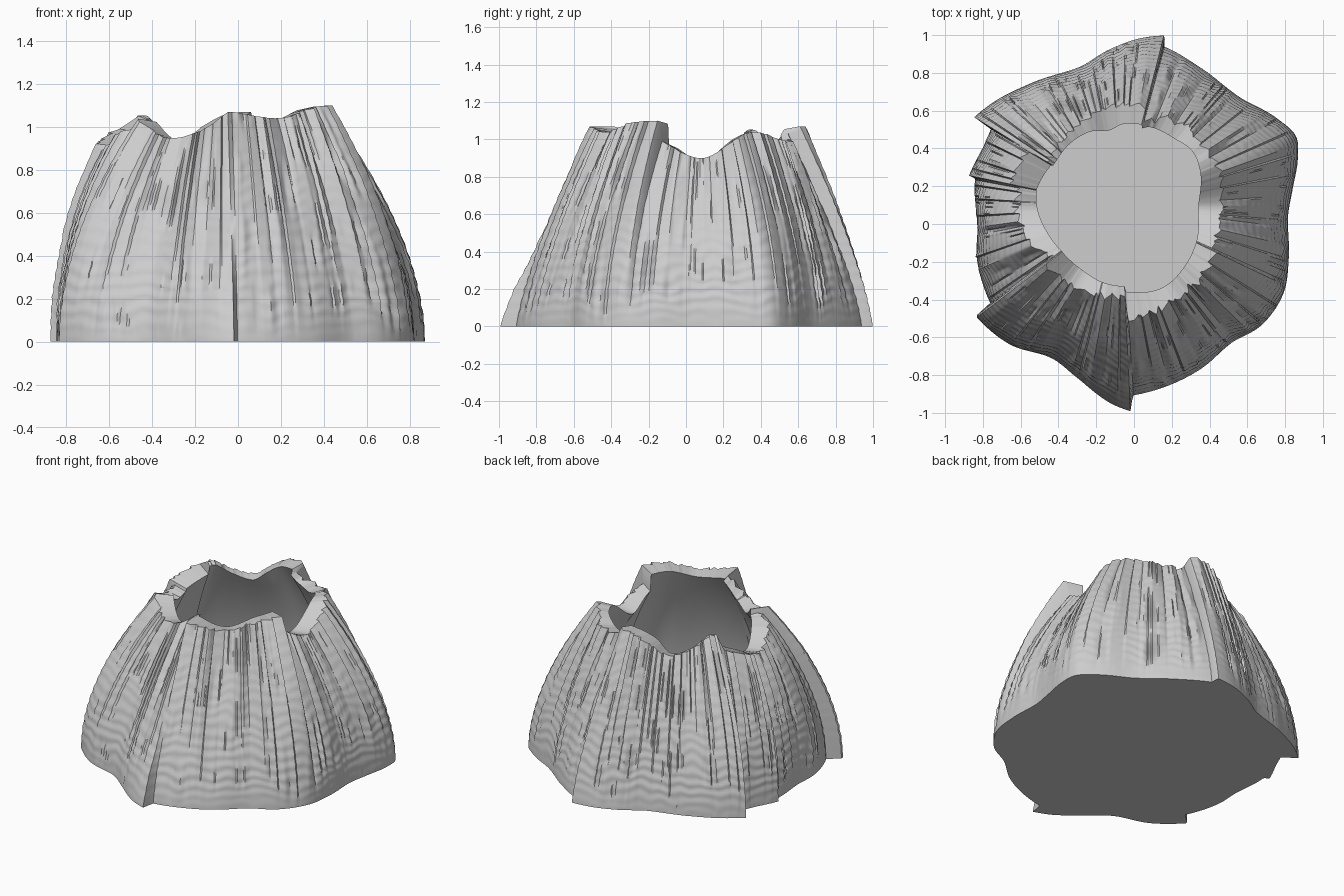
import bpy, bmesh, math, random
from mathutils import Vector, noise

cube = bpy.data.objects.get("Cube")
if cube:
    bpy.data.objects.remove(cube)
random.seed(4)

CENTRE = Vector((-0.07, 0.09, 0))
COLUMNS, ROWS, INNER_ROWS = 600, 80, 16
FLOOR = 0.04

# Footprint of the shell: angle in degrees, radius (a jump is a plate edge)
BASE = [(6, .915), (15, .97), (22, 1), (29, .955), (43, .856), (60, .85), (75, .88),
        (75.5, .938), (84, .896), (94, .837), (107, .772), (126, .81), (142, .88),
        (148.5, .91), (149, .8), (157, .795), (168.5, .82), (169, .785), (187, .765),
        (200, .81), (216.5, .858), (217, .962), (231, .935), (245, .88), (256, .936),
        (267, 1.04), (273, 1.085), (273.5, 1), (296, .957), (309, .928), (320, .973),
        (332, .975), (343, .93), (356, .887)]

# Upper rim: angle, outer radius, height, inner radius
RIM = [(0, .535, .9, .41), (24, .56, 1.03, .46), (38, .54, 1.03, .48), (52, .555, .99, .46),
       (70, .5, 1.0, .45), (75, .46, 1.04, .43), (75.5, .55, 1.07, .45),
       (88, .545, 1.06, .44), (99, .535, 1.01, .41), (112, .5, .94, .43),
       (129, .475, .98, .43), (143, .46, 1.05, .42), (148.5, .47, 1.05, .42),
       (149, .57, .99, .43), (168.5, .6, .92, .455), (169, .555, .9, .455),
       (182, .545, .89, .44), (200, .52, .97, .41), (216.5, .45, 1.0, .39),
       (217, .5, 1.04, .39), (237, .49, .95, .39), (257, .483, .98, .41),
       (273, .475, 1.07, .42), (273.5, .6, 1.07, .45), (297, .575, 1.04, .48),
       (318, .57, 1.09, .46), (335, .55, 1.1, .44), (335.5, .535, .99, .44)]


def lookup(table, degrees, column):
    """Smooth periodic interpolation that keeps the jumps sharp."""
    rows = [(r[0] + turn, r[column]) for turn in (-360, 0, 360) for r in table]
    i = next(n for n in range(len(rows)) if rows[n + 1][0] >= degrees)

    def slope(n):
        a = n if rows[n][0] - rows[n - 1][0] < 2 else n - 1
        b = n if rows[n + 1][0] - rows[n][0] < 2 else n + 1
        return (rows[b][1] - rows[a][1]) / (rows[b][0] - rows[a][0])

    (x0, y0), (x1, y1) = rows[i], rows[i + 1]
    width = x1 - x0
    k = (degrees - x0) / width
    blend = k * k * (3 - 2 * k)
    if width < 2:
        return y0 + (y1 - y0) * blend
    lean = slope(i) * (1 - k) - slope(i + 1) * k
    return y0 + (y1 - y0) * blend + k * (1 - k) * width * lean


def make_ridges(narrow, wide, deep):
    """Uneven saw-tooth ribs, one radial offset per column."""
    offsets = []
    while len(offsets) < COLUMNS:
        width = random.randint(narrow, wide)
        depth = deep * random.uniform(.25, 1)
        saw = [depth * (i / width - .5) for i in range(width)]
        offsets += saw if random.random() < .6 else saw[::-1]
    return offsets[:COLUMNS]


def around(angle, radius, z):
    return CENTRE + Vector((radius * math.cos(angle), radius * math.sin(angle), z))


def make_column(i, ridge, chip):
    """Points up the outside, over the rim and down the inside."""
    degrees = (i + .5) * 360 / COLUMNS
    angle = math.radians(degrees)
    base = lookup(BASE, degrees, 1)
    rim, top, lip = (lookup(RIM, degrees, column) for column in (1, 2, 3))
    # Sides are rounder than front and back, most of all on the right side
    bulge = 1.3 + .55 * math.cos(angle) ** 2 + .35 * max(0, -math.cos(angle))
    points = []
    for j in range(ROWS + 1):
        t = j / ROWS
        z = t * top
        wobble = noise.noise(Vector((math.cos(angle) * 7, math.sin(angle) * 7, z * 5)))
        fade = min(1, t * 6)
        radius = base + (rim - base) * t ** bulge + ridge * t
        # Short broken ribs and faint growth rings
        radius += fade * chip * max(0, wobble + .1)
        radius += fade * (1 - .7 * t) * .003 * math.sin(z * 100 + 5 * wobble)
        points.append(around(angle, radius, z))
    lip = min(lip, rim - .025)
    foot = .35 + .47 * base
    for j in range(INNER_ROWS + 1):
        t = 1 - j / INNER_ROWS
        radius = foot + (lip - foot) * t ** 1.9
        points.append(around(angle, radius, FLOOR + t * (top - .015 - FLOOR)))
    return points


# Shell wall, closed by an underside and an inner floor
bm = bmesh.new()
ribs = zip(make_ridges(4, 13, .05), make_ridges(3, 7, .05))
grid = [[bm.verts.new(p) for p in make_column(i, ridge, chip)]
        for i, (ridge, chip) in enumerate(ribs)]
for left, right in zip(grid, grid[1:] + grid[:1]):
    for j in range(len(left) - 1):
        bm.faces.new((left[j], right[j], right[j + 1], left[j + 1]))
bm.faces.new([column[0] for column in reversed(grid)])
bm.faces.new([column[-1] for column in grid])
bmesh.ops.recalc_face_normals(bm, faces=bm.faces)

mesh = bpy.data.meshes.new("ribbed_shell")
bm.to_mesh(mesh)
bm.free()
shell = bpy.data.objects.new("ribbed_shell", mesh)
bpy.context.collection.objects.link(shell)

# Single pale grey
grey = bpy.data.materials.new("pale_grey")
grey.use_nodes = True
colour = (.61, .61, .61, 1)
grey.diffuse_color = colour
grey.node_tree.nodes["Principled BSDF"].inputs["Base Color"].default_value = colour
mesh.materials.append(grey)

bpy.ops.object.select_all(action="DESELECT")
shell.select_set(True)
bpy.context.view_layer.objects.active = shell
bpy.ops.object.shade_smooth_by_angle(angle=math.radians(35))
